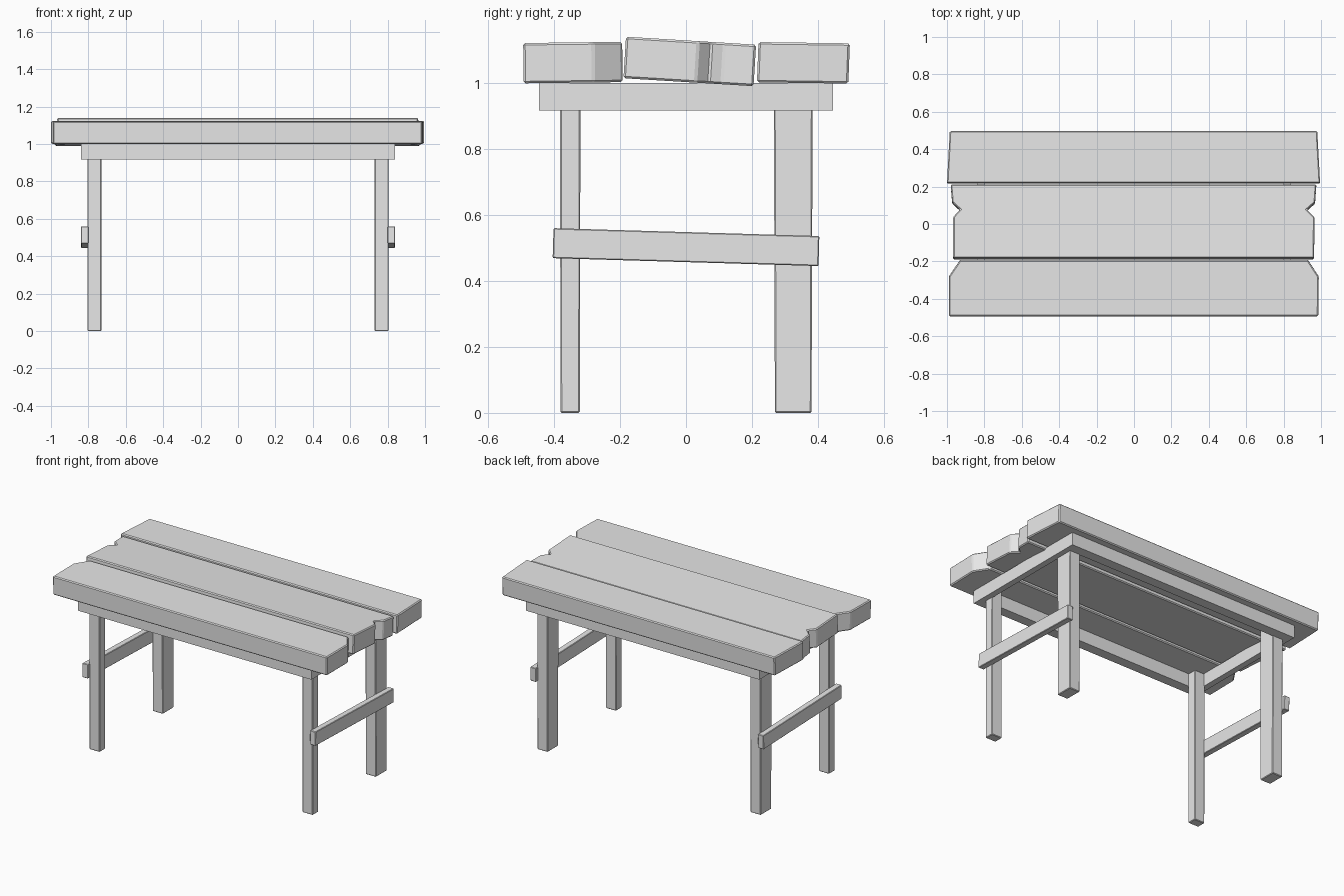
import bpy
import bmesh
from math import radians
from mathutils import Matrix

if "Cube" in bpy.data.objects:
    bpy.data.objects.remove(bpy.data.objects["Cube"])

GREY = (0.8, 0.8, 0.8, 1.0)
wood = bpy.data.materials.new("pale_grey_wood")
wood.use_nodes = True
wood.diffuse_color = GREY
wood.node_tree.nodes["Principled BSDF"].inputs["Base Color"].default_value = GREY


def finish(name, bm, bevel=0.0):
    """Turn a bmesh into a named object, with softened edges if asked."""
    bmesh.ops.recalc_face_normals(bm, faces=bm.faces[:])
    mesh = bpy.data.meshes.new(name)
    bm.to_mesh(mesh)
    bm.free()
    mesh.materials.append(wood)
    obj = bpy.data.objects.new(name, mesh)
    bpy.context.collection.objects.link(obj)
    if bevel:
        mod = obj.modifiers.new("soft_edges", "BEVEL")
        mod.width = bevel
        mod.segments = 1
        mod.limit_method = "ANGLE"
        mod.angle_limit = radians(30)
    return obj


def box(name, low, high, bevel=0.0, tilt=0.0, taper=1.0):
    """Box between two corners, tilted about x and narrowed at the foot."""
    bm = bmesh.new()
    bmesh.ops.create_cube(bm, size=1)
    for v in bm.verts:
        if v.co.z < 0:
            v.co.y *= taper
        v.co = [c * (h - l) for c, l, h in zip(v.co, low, high)]
    centre = Matrix.Translation([(l + h) / 2 for l, h in zip(low, high)])
    bm.transform(centre @ Matrix.Rotation(tilt, 4, "X"))
    return finish(name, bm, bevel)


def plank(name, outline, z, thickness, tilt, lean=0.0):
    """Board cut to a top outline, extruded, leaned at its edges and tilted."""
    bm = bmesh.new()
    face = bm.faces.new([bm.verts.new((x, y, 0)) for x, y in outline])
    top = bmesh.ops.extrude_face_region(bm, geom=[face])["geom"]
    for v in top:
        if isinstance(v, bmesh.types.BMVert):
            v.co.z += thickness
            v.co.y += lean
    mid = sum(y for x, y in outline) / len(outline)
    pivot = Matrix.Translation((0, mid, 0))
    turn = pivot @ Matrix.Rotation(tilt, 4, "X") @ pivot.inverted()
    bm.transform(Matrix.Translation((0, 0, z)) @ turn)
    return finish(name, bm, 0.006)


# Table top: chamfered front board, notched middle board, plain back board
plank("front_plank",
      [(-0.99, -0.492), (0.985, -0.492), (0.988, -0.28), (0.93, -0.192),
       (-0.93, -0.192), (-0.99, -0.28)],
      1.001, 0.122, radians(0.7))
plank("middle_plank",
      [(-0.967, -0.19), (0.963, -0.19), (0.965, 0.03), (0.925, 0.07),
       (0.968, 0.108), (0.975, 0.205), (-0.98, 0.205), (-0.972, 0.108),
       (-0.93, 0.07), (-0.967, 0.03)],
      1.0, 0.126, radians(-3.5))
plank("back_plank",
      [(-1.0, 0.215), (0.995, 0.215), (0.98, 0.492), (-0.985, 0.492)],
      1.0, 0.122, radians(-0.8), 0.003)

# Frame under the top
for side, s in (("front", -1), ("back", 1)):
    y0, y1 = sorted((s * 0.38, s * 0.445))
    box(side + "_rail", (-0.84, y0, 0.917), (0.84, y1, 1.0))

for side, s in (("right", -1), ("left", 1)):
    # End rail and the slanted stretcher outside the legs
    x0, x1 = sorted((s * 0.80, s * 0.84))
    box(side + "_end_rail", (x0, -0.38, 0.917), (x1, 0.38, 1.0))
    box(side + "_stretcher", (x0, -0.403, 0.457), (x1, 0.403, 0.548),
        0.003, radians(-1.7))
    # Slim front leg and broad back leg
    x0, x1 = sorted((s * 0.73, s * 0.805))
    box(side + "_front_leg", (x0, -0.382, 0), (x1, -0.32, 1.0), 0.004, 0, 0.95)
    box(side + "_back_leg", (x0, 0.266, 0), (x1, 0.384, 1.0), 0.004, 0, 0.94)
